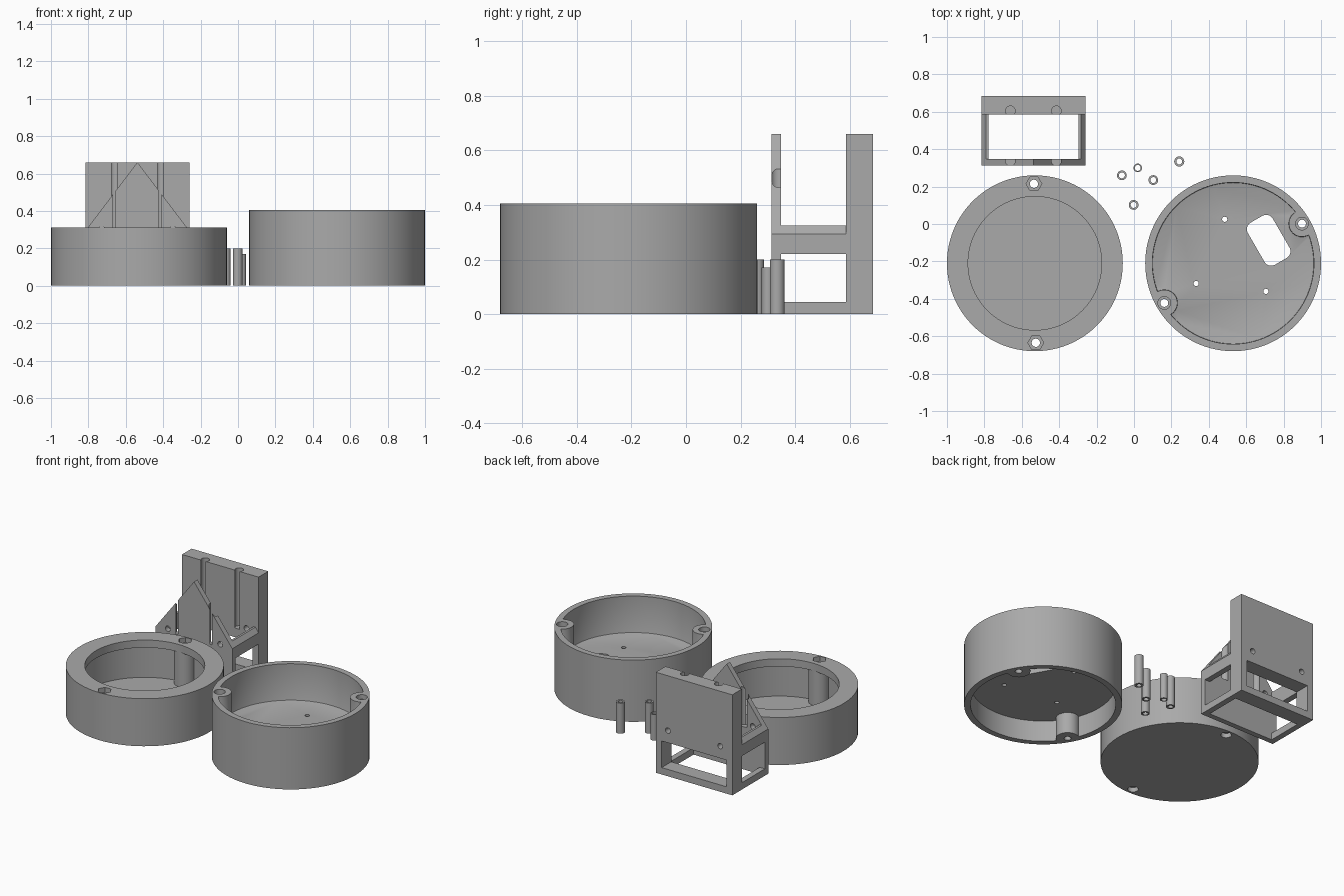
import bpy, bmesh, math
from mathutils import Matrix, Vector

if "Cube" in bpy.data.objects:
    bpy.data.objects.remove(bpy.data.objects["Cube"])

grey = bpy.data.materials.new("plain_grey")
grey.diffuse_color = (0.4, 0.4, 0.4, 1)
grey.use_nodes = True
grey.node_tree.nodes["Principled BSDF"].inputs["Base Color"].default_value = grey.diffuse_color


def prism(name, pts, z0, z1, matrix=None):
    """Extrude a 2D outline from z0 to z1, then optionally transform it."""
    bm = bmesh.new()
    low = [bm.verts.new((x, y, z0)) for x, y in pts]
    high = [bm.verts.new((x, y, z1)) for x, y in pts]
    bm.faces.new(low[::-1])
    bm.faces.new(high)
    n = len(pts)
    for i in range(n):
        j = (i + 1) % n
        bm.faces.new((low[i], low[j], high[j], high[i]))
    if matrix:
        bm.transform(matrix)
    bmesh.ops.recalc_face_normals(bm, faces=bm.faces)
    me = bpy.data.meshes.new(name)
    bm.to_mesh(me)
    bm.free()
    me.materials.append(grey)
    ob = bpy.data.objects.new(name, me)
    bpy.context.collection.objects.link(ob)
    return ob


def circle(x, y, r, n=32, start=0.0):
    return [(x + r * math.cos(start + math.tau * i / n),
             y + r * math.sin(start + math.tau * i / n)) for i in range(n)]


def cyl(name, x, y, r, z0, z1, n=32):
    return prism(name, circle(x, y, r, n), z0, z1)


def box(name, x0, x1, y0, y1, z0, z1):
    return prism(name, [(x0, y0), (x1, y0), (x1, y1), (x0, y1)], z0, z1)


def use_mod(ob, kind, **settings):
    mod = ob.modifiers.new("step", kind)
    for key, value in settings.items():
        setattr(mod, key, value)
    with bpy.context.temp_override(object=ob, active_object=ob, selected_objects=[ob]):
        bpy.ops.object.modifier_apply(modifier=mod.name)


def combine(ob, others, op='DIFFERENCE'):
    for other in others:
        use_mod(ob, 'BOOLEAN', operation=op, object=other, solver='EXACT')
        bpy.data.objects.remove(other)
    return ob


def finish(ob):
    bpy.ops.object.select_all(action='DESELECT')
    ob.select_set(True)
    bpy.context.view_layer.objects.active = ob
    bpy.ops.object.shade_smooth_by_angle(angle=math.radians(30))


def cavity(cx, cy, r, z0, z1, bosses, boss_r):
    """Cup interior with the screw bosses left standing."""
    c = cyl("cavity", cx, cy, r, z0, z1, 96)
    return combine(c, [cyl("boss", x, y, boss_r, z0 - 0.1, z1 + 0.1) for x, y in bosses])


# Lipped cup: closed floor, inward top lip, two bosses with nut pockets
cx, cy = -0.53, -0.21
bosses = [(cx - 0.005, cy + 0.425), (cx + 0.005, cy - 0.425)]
lipped_cup = cyl("lipped_cup", cx, cy, 0.47, 0, 0.312, 96)
cuts = [cavity(cx, cy, 0.43, 0.033, 0.262, bosses, 0.065),
        cyl("lip_opening", cx, cy, 0.357, 0.2, 0.4, 96)]
for x, y in bosses:
    cuts += [cyl("hole", x, y, 0.022, -0.1, 0.5),
             cyl("bottom_hole", x, y, 0.032, -0.1, 0.03),
             prism("nut_pocket", circle(x, y, 0.042, 6), 0.28, 0.4)]
finish(combine(lipped_cup, cuts))

# Open cup: raised floor, hollow above and below, bosses on a 30 degree line
cx = 0.53
bosses = [(cx + s * 0.368, cy + s * 0.212) for s in (1, -1)]
open_cup = cyl("open_cup", cx, cy, 0.47, 0, 0.405, 96)
upper = cavity(cx, cy, 0.432, 0.165, 0.6, bosses, 0.07)
use_mod(upper, 'BEVEL', width=0.009, segments=2, limit_method='ANGLE',
        angle_limit=math.radians(60))
cuts = [upper, cavity(cx, cy, 0.432, -0.2, 0.138, bosses, 0.07)]
for x, y in bosses:
    cuts += [cyl("hole", x, y, 0.021, -0.1, 0.6),
             cyl("counterbore", x, y, 0.034, 0.375, 0.6)]
cuts += [cyl("floor_hole", x, y, 0.014, 0.1, 0.2, 20)
         for x, y in ((0.485, 0.025), (0.332, -0.318), (0.705, -0.36))]
# rounded, turned slot in the floor
slot = []
for k, (sx, sy) in enumerate(((1, 1), (-1, 1), (-1, -1), (1, -1))):
    for i in range(6):
        a = math.pi / 2 * (k + i / 5)
        slot.append((sx * 0.037 + 0.04 * math.cos(a), sy * 0.09 + 0.04 * math.sin(a)))
turn = Matrix.Translation((0.72, -0.087, 0)) @ Matrix.Rotation(math.radians(30), 4, 'Z')
cuts.append(prism("slot", slot, 0.1, 0.2, turn))
finish(combine(open_cup, cuts))

# Bracket: house-shaped front plate, tall back plate, side rails
x0, x1, mid = -0.816, -0.26, -0.538
front_to_y = Matrix.Rotation(math.pi / 2, 4, 'X')   # outline (x, z), depth = -y


def plate(name, pts, y0, y1):
    return prism(name, pts, -y1, -y0, front_to_y)


bracket = plate("bracket", [(x0, 0), (x1, 0), (x1, 0.294), (mid, 0.66), (x0, 0.294)],
                0.312, 0.347)
parts = [box("back_plate", x0, x1, 0.585, 0.685, 0, 0.66)]
for s in (-1, 1):
    o, i = mid + s * 0.278, mid + s * 0.24
    parts.append(plate("side_rail", [(o, 0.22), (o, 0.294), (mid + s * 0.2545, 0.325),
                                     (i, 0.325), (i, 0.22)], 0.33, 0.6))
    parts.append(box("bottom_rail", min(o, i), max(o, i), 0.33, 0.6, 0, 0.045))
combine(bracket, parts, 'UNION')
cuts = [box("back_window", mid - 0.235, mid + 0.235, 0.5, 0.8, 0.045, 0.22)]
for s in (-1, 1):
    gx = mid + s * 0.123
    for y in (0.605, 0.337):
        cuts.append(cyl("rod_groove", gx, y, 0.026, 0.28, 0.8, 24))
    cuts.append(plate("cross_hole", circle(mid + s * 0.19, 0.3, 0.018, 20), 0.2, 0.8))
finish(combine(bracket, cuts))

# Loose spacer tubes
for n, (x, y, r, h) in enumerate(((-0.065, 0.26, 0.026, 0.2), (0.02, 0.3, 0.023, 0.17),
                                  (-0.002, 0.102, 0.026, 0.2), (0.103, 0.235, 0.026, 0.2),
                                  (0.242, 0.334, 0.027, 0.2))):
    tube = cyl("spacer_tube_%d" % (n + 1), x, y, r, 0, h, 24)
    finish(combine(tube, [cyl("bore", x, y, 0.016, -0.1, 0.4, 24)]))
